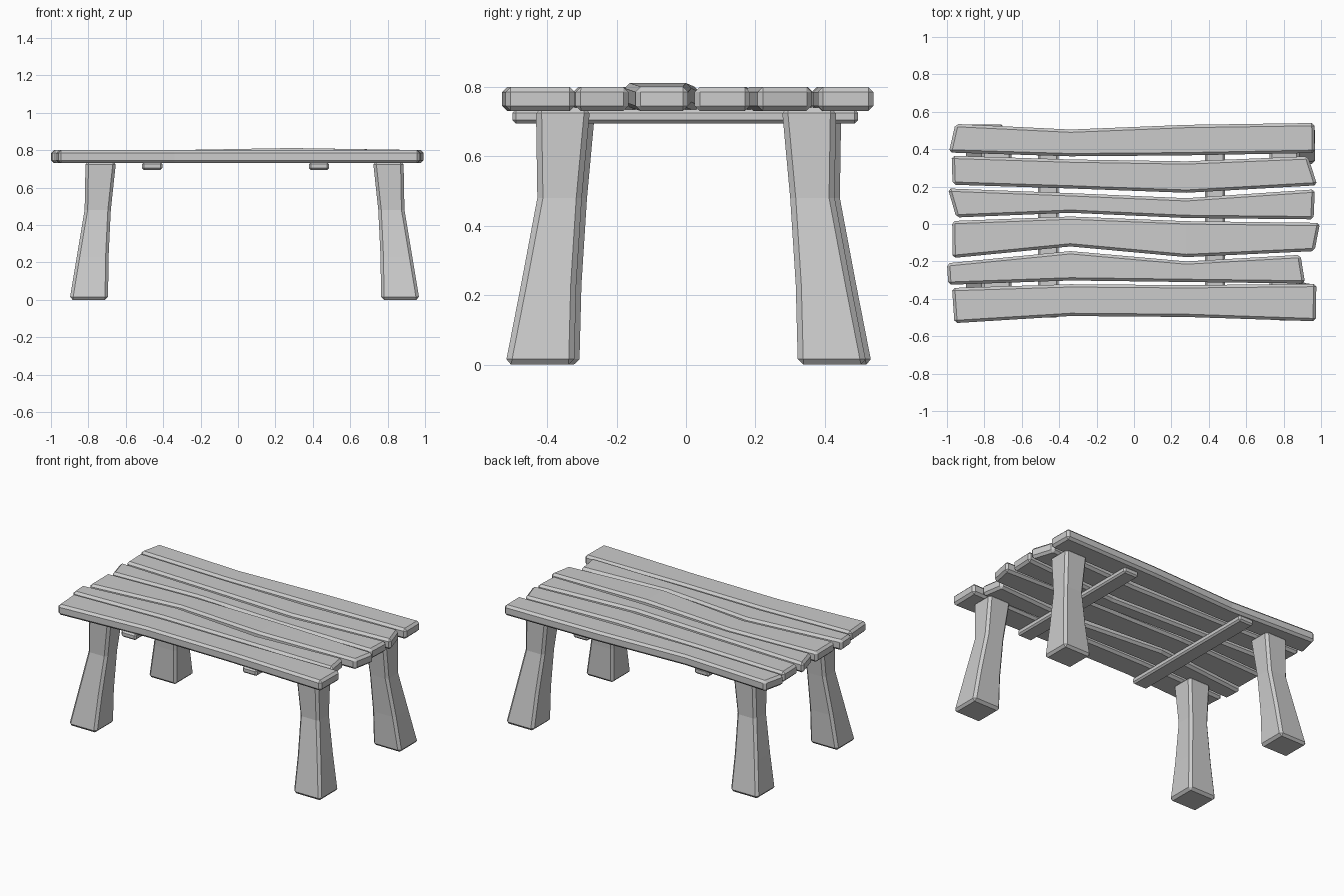
import bpy, bmesh

if "Cube" in bpy.data.objects:
    bpy.data.objects.remove(bpy.data.objects["Cube"])


def loft(name, rings, bevel):
    """Skin four-cornered rings into a closed block with chamfered edges."""
    bm = bmesh.new()
    loops = [[bm.verts.new(p) for p in ring] for ring in rings]
    for a, b in zip(loops, loops[1:]):
        for i in range(4):
            j = (i + 1) % 4
            bm.faces.new((a[i], a[j], b[j], b[i]))
    bm.faces.new(loops[0])
    bm.faces.new(loops[-1])
    bmesh.ops.recalc_face_normals(bm, faces=bm.faces)
    mesh = bpy.data.meshes.new(name)
    bm.to_mesh(mesh)
    bm.free()
    ob = bpy.data.objects.new(name, mesh)
    bpy.context.collection.objects.link(ob)
    mod = ob.modifiers.new("chamfer", 'BEVEL')
    mod.width = bevel
    mod.segments = 1
    mod.limit_method = 'ANGLE'
    mod.angle_limit = 0.7
    return ob


# Table top planks: (x, y) along the back edge and the front edge, and lift at the third section
M1, M2 = -0.34, 0.28
planks = [
    ([(-.955, .535), (M1, .505), (M2, .53), (.965, .54)],
     [(-.99, .382), (M1, .362), (M2, .367), (.967, .38)], 0),
    ([(-.975, .365), (M1, .345), (M2, .335), (.93, .362)],
     [(-.97, .21), (M1, .19), (M2, .167), (.98, .207)], 0),
    ([(-.995, .19), (M1, .165), (M2, .138), (.967, .185)],
     [(-.95, .035), (M1, .06), (M2, .032), (.96, .025)], 0),
    ([(-.972, .016), (M1, .04), (M2, .015), (.995, .006)],
     [(-.97, -.182), (M1, -.12), (M2, -.177), (.965, -.145)], .011),
    ([(-1.0, -.21), (M1, -.145), (M2, -.2), (.89, -.165)],
     [(-.993, -.325), (M1, -.302), (M2, -.31), (.915, -.318)], 0),
    ([(-.973, -.342), (M1, -.322), (M2, -.327), (.975, -.32)],
     [(-.96, -.53), (M1, -.492), (M2, -.497), (.972, -.52)], 0),
]
Z0, Z1 = 0.73, 0.80
for n, (back, front, lift) in enumerate(planks, 1):
    rings = []
    for k, ((bx, by), (fx, fy)) in enumerate(zip(back, front)):
        dz = lift if k == 2 else 0
        rings.append([(fx, fy, Z0 + dz), (bx, by, Z0 + dz),
                      (bx, by, Z1 + dz), (fx, fy, Z1 + dz)])
    loft(f"top_plank_{n}", rings, 0.015)

# Flared legs: z, inner x, outer x, inner y, outer y
leg = [(0.0, .765, .97, .322, .52), (.23, .762, .932, .316, .475),
       (.48, .75, .89, .30, .428), (.74, .722, .885, .276, .432)]
for sx, side in ((1, "right"), (-1, "left")):
    for sy, end in ((-1, "front"), (1, "back")):
        ox, oy = (0, 0) if sx > 0 else (.07, .015)
        rings = [[(sx * x + ox, sy * y + oy, z) for x, y in
                  ((xi, yi), (xo, yi), (xo, yo), (xi, yo))]
                 for z, xi, xo, yi, yo in leg]
        loft(f"{end}_{side}_leg", rings, 0.016)

# Cross battens under the planks
for name, x0, x1 in (("left_batten", -.513, -.405), ("right_batten", .38, .487)):
    loft(name, [[(x0, y, .694), (x1, y, .694), (x1, y, .735), (x0, y, .735)]
                for y in (-.5, .495)], 0.01)
